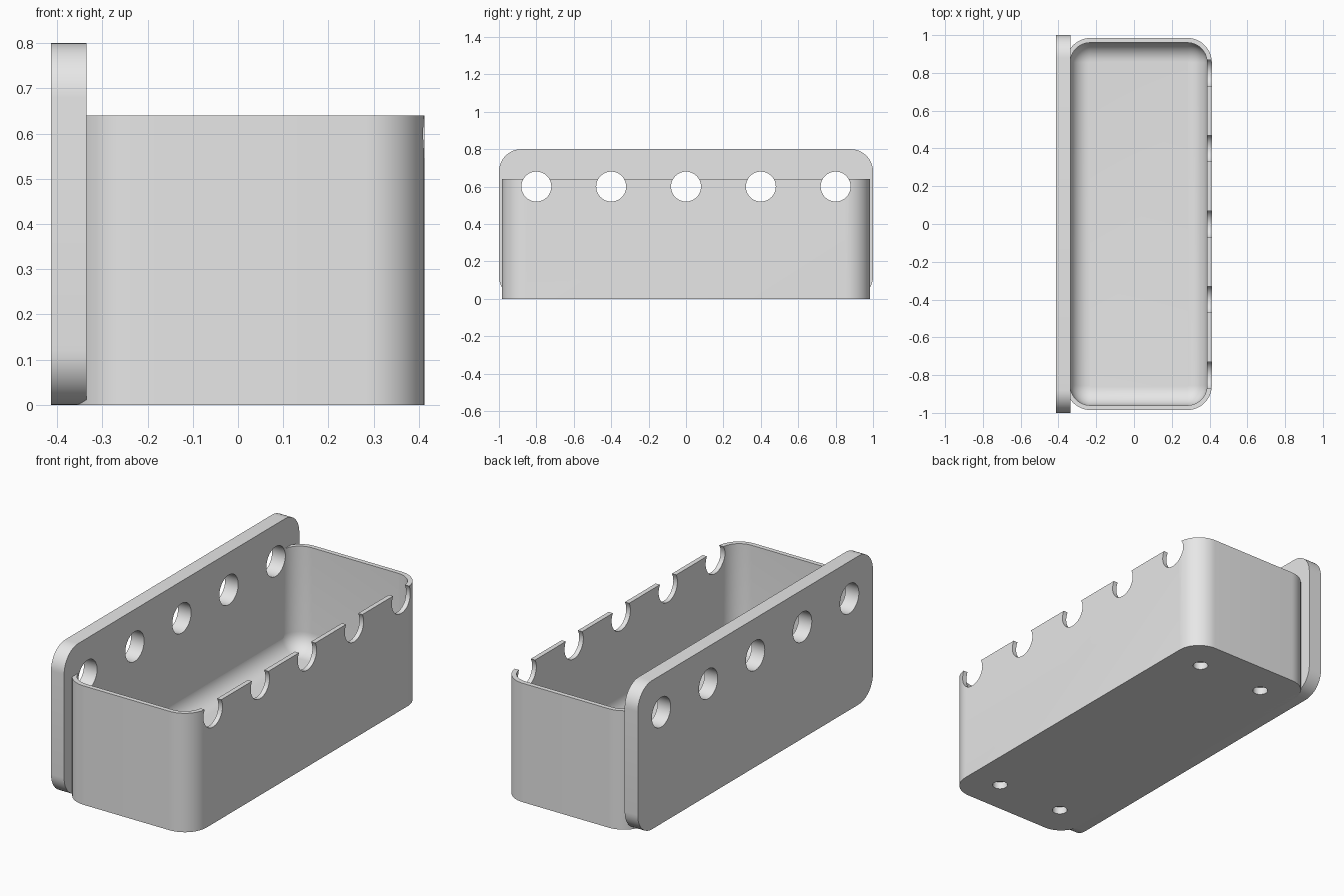
import bpy, bmesh
from math import sin, cos, pi, radians
from mathutils import Matrix, Vector

cube = bpy.data.objects.get("Cube")
if cube:
    bpy.data.objects.remove(cube, do_unlink=True)

grey = bpy.data.materials.new("plain grey")
grey.use_nodes = True
grey.diffuse_color = (0.8, 0.8, 0.8, 1)
grey.node_tree.nodes["Principled BSDF"].inputs["Base Color"].default_value = (0.8, 0.8, 0.8, 1)


def rounded_rect(u0, u1, v0, v1, r, steps=12):
    """Counter-clockwise outline with rounded corners."""
    pts = []
    corners = [(u1 - r, v1 - r), (u0 + r, v1 - r), (u0 + r, v0 + r), (u1 - r, v0 + r)]
    for i, (cu, cv) in enumerate(corners):
        for k in range(steps + 1):
            a = (i + k / steps) * pi / 2
            pts.append((cu + r * cos(a), cv + r * sin(a)))
    return pts


def loft(name, rings):
    """Closed solid through a stack of matching rings."""
    bm = bmesh.new()
    loops = [[bm.verts.new(p) for p in ring] for ring in rings]
    n = len(loops[0])
    for a, b in zip(loops, loops[1:]):
        for i in range(n):
            j = (i + 1) % n
            bm.faces.new((a[i], a[j], b[j], b[i]))
    bm.faces.new(loops[0][::-1])
    bm.faces.new(loops[-1])
    bmesh.ops.recalc_face_normals(bm, faces=bm.faces)
    return make_object(name, bm)


def make_object(name, bm):
    mesh = bpy.data.meshes.new(name)
    bm.to_mesh(mesh)
    bm.free()
    mesh.materials.append(grey)
    obj = bpy.data.objects.new(name, mesh)
    bpy.context.scene.collection.objects.link(obj)
    return obj


def cylinder(name, centre, radius, depth, turn=None):
    bm = bmesh.new()
    matrix = Matrix.Translation(Vector(centre)) @ (turn or Matrix())
    bmesh.ops.create_cone(bm, cap_ends=True, segments=48, radius1=radius,
                          radius2=radius, depth=depth, matrix=matrix)
    return make_object(name, bm)


def cut(obj, cutters):
    for c in cutters:
        c.hide_render = True
        mod = obj.modifiers.new("cut", 'BOOLEAN')
        mod.operation = 'DIFFERENCE'
        mod.solver = 'EXACT'
        mod.object = c
    bpy.context.view_layer.update()
    graph = bpy.context.evaluated_depsgraph_get()
    mesh = bpy.data.meshes.new_from_object(obj.evaluated_get(graph))
    obj.modifiers.clear()
    obj.data = mesh


# Tray body
outline = rounded_rect(-0.36, 0.412, -0.985, 0.985, 0.13)
tray = loft("tray", [[(x, y, z) for x, y in outline] for z in (0, 0.64)])

# Cavity with a filleted floor
fillet, floor = 0.1, 0.08
rings = []
for k in range(11):
    a = k / 10 * pi / 2
    inset, z = fillet * (1 - sin(a)), floor + fillet * (1 - cos(a))
    shape = rounded_rect(-0.337 + inset, 0.387 - inset, -0.96 + inset, 0.96 - inset, 0.105 - inset)
    rings.append([(x, y, z) for x, y in shape])
rings.append([(x, y, 0.8) for x, y, z in rings[-1]])
cavity = loft("cavity_cutter", rings)

# Tall back plate
plate_shape = rounded_rect(-1, 1, 0, 0.8, 0.12)
back_plate = loft("back_plate", [[(x, y, z) for y, z in plate_shape] for x in (-0.413, -0.335)])

# Row of round holes through plate and front wall
along_x = Matrix.Rotation(pi / 2, 4, 'Y')
holes = [cylinder("hole_cutter", (0, 0.4 * i, 0.6), 0.08, 1.2, along_x) for i in range(-2, 3)]

# Shallow sockets under the base
sockets = [cylinder("socket_cutter", (0.026 + 0.2 * sx, 0.8 * sy, 0), 0.038, 0.08)
           for sx in (-1, 1) for sy in (-1, 1)]

cut(tray, [cavity] + holes + sockets)
cut(back_plate, holes)
for c in [cavity] + holes + sockets:
    bpy.data.objects.remove(c, do_unlink=True)

# Smooth curves, crisp edges
bpy.ops.object.select_all(action='DESELECT')
for obj in (tray, back_plate):
    obj.select_set(True)
bpy.context.view_layer.objects.active = tray
bpy.ops.object.shade_smooth_by_angle(angle=radians(30))
